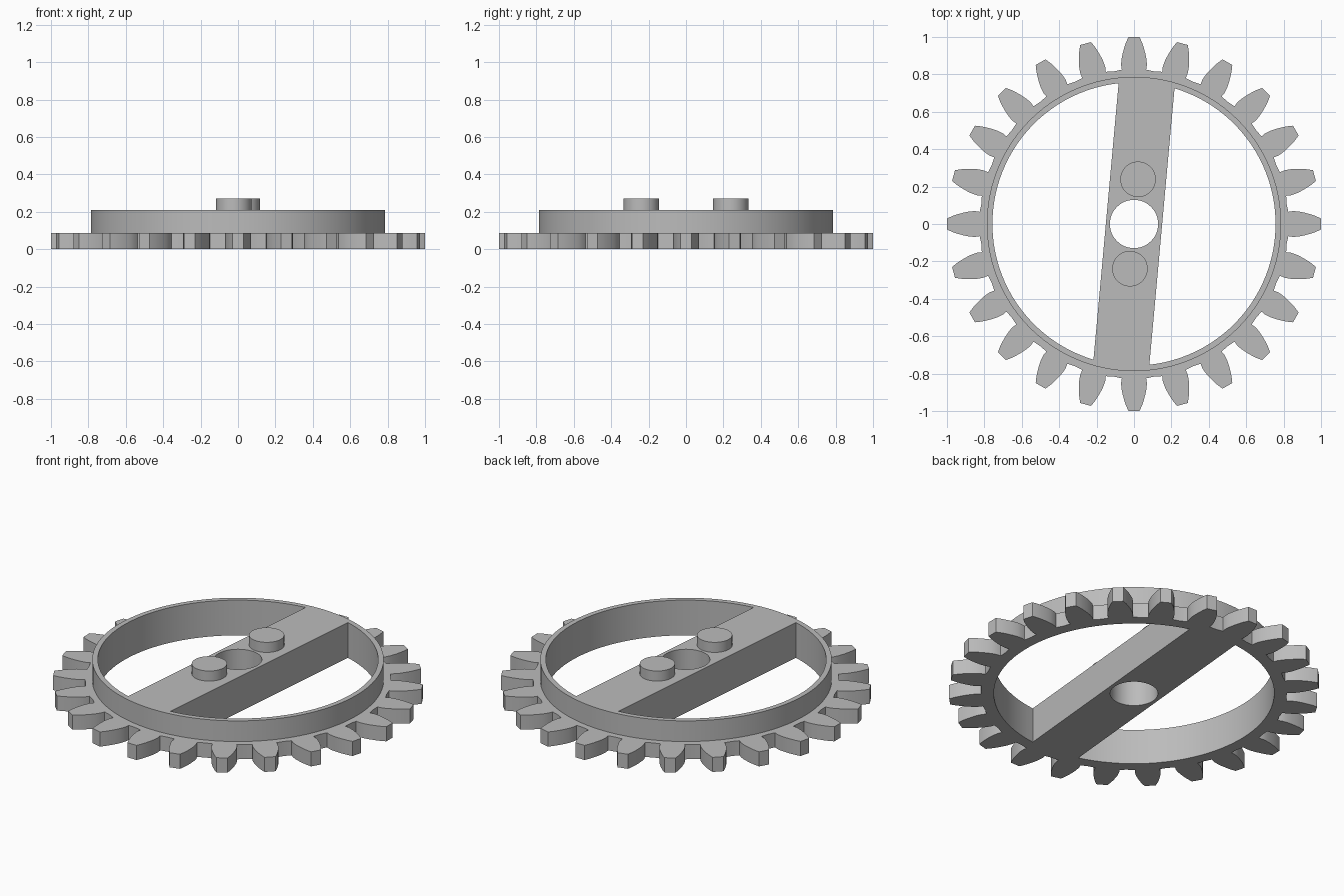
import bpy, bmesh, math
from mathutils import Vector, Matrix

if "Cube" in bpy.data.objects:
    bpy.data.objects.remove(bpy.data.objects["Cube"])

TEETH = 24
GEAR_H, RIM_H, PEG_H = 0.087, 0.21, 0.27
R_OUT, R_IN, R_HOLE, R_PEG = 0.787, 0.757, 0.129, 0.095
BAR_HALF, TILT, PEG_Y = 0.15, math.radians(-5.2), 0.24

grey = bpy.data.materials.new("grey plastic")
grey.diffuse_color = (0.5, 0.5, 0.5, 1)
grey.use_nodes = True
grey.node_tree.nodes["Principled BSDF"].inputs["Base Color"].default_value = grey.diffuse_color


def circle(r, cx=0, cy=0, n=96):
    return [(cx + r * math.cos(2 * math.pi * i / n), cy + r * math.sin(2 * math.pi * i / n))
            for i in range(n)]


def rotated(points, angle):
    m = Matrix.Rotation(angle, 2)
    return [tuple(m @ Vector(p)) for p in points]


def cap(bm, loops, z, up):
    """Flat face bounded by the first loop, with the other loops as holes."""
    edges = []
    for loop in loops:
        vs = [bm.verts.new((x, y, z)) for x, y in loop]
        edges += [bm.edges.new((vs[i - 1], vs[i])) for i in range(len(vs))]
    made = bmesh.ops.triangle_fill(bm, use_beauty=True, edges=edges, normal=(0, 0, 1))
    for f in made["geom"]:
        if isinstance(f, bmesh.types.BMFace):
            f.normal_update()
            if (f.normal.z > 0) != up:
                f.normal_flip()


def wall(bm, loop, z0, z1, outward=True):
    """Upright wall along a counter-clockwise loop."""
    low = [bm.verts.new((x, y, z0)) for x, y in loop]
    high = [bm.verts.new((x, y, z1)) for x, y in loop]
    for i in range(len(loop)):
        quad = (low[i - 1], low[i], high[i], high[i - 1])
        bm.faces.new(quad if outward else quad[::-1])


def finish(bm, name):
    bmesh.ops.remove_doubles(bm, verts=bm.verts, dist=1e-5)
    mesh = bpy.data.meshes.new(name)
    bm.to_mesh(mesh)
    bm.free()
    mesh.materials.append(grey)
    obj = bpy.data.objects.new(name, mesh)
    bpy.context.collection.objects.link(obj)
    bpy.ops.object.select_all(action='DESELECT')
    obj.select_set(True)
    bpy.context.view_layer.objects.active = obj
    bpy.ops.object.shade_smooth_by_angle(angle=math.radians(25))


# Toothed outline: one curved tooth flank, mirrored and repeated around the ring
flank = [(0.825, 0.065), (0.85, 0.069), (0.88, 0.067), (0.91, 0.061),
         (0.94, 0.053), (0.97, 0.043), (0.999, 0.03)]
tooth = [(r, -w) for r, w in flank] + [(r, w) for r, w in reversed(flank)]
outline = []
for i in range(TEETH):
    step = 2 * math.pi / TEETH
    outline += rotated(tooth, i * step)
    outline += rotated([(0.823, 0)], (i + 0.5) * step)

# Openings either side of the crossbar, the centre hole and the peg footprints
a = math.pi / 2 - math.asin(BAR_HALF / R_IN)
arc = [(R_IN * math.cos(a * t / 24), R_IN * math.sin(a * t / 24)) for t in range(-24, 25)]
openings = [rotated(arc, TILT), rotated(arc, TILT + math.pi)]
hole = circle(R_HOLE, n=64)
pegs = [rotated(circle(R_PEG, 0, y, 64), TILT) for y in (PEG_Y, -PEG_Y)]
rim = circle(R_OUT)

# Toothed ring
bm = bmesh.new()
cap(bm, [outline, rim], 0, False)
cap(bm, [outline, rim], GEAR_H, True)
wall(bm, outline, 0, GEAR_H)
finish(bm, "toothed_ring")

# Raised rim with the crossbar
bm = bmesh.new()
cap(bm, [rim, *openings, hole], 0, False)
cap(bm, [rim, *openings, hole, *pegs], RIM_H, True)
wall(bm, rim, GEAR_H, RIM_H)
for loop in (*openings, hole):
    wall(bm, loop, 0, RIM_H, outward=False)
finish(bm, "rim_and_crossbar")

# Two pegs on the crossbar
for name, loop in zip(("back_peg", "front_peg"), pegs):
    bm = bmesh.new()
    wall(bm, loop, RIM_H, PEG_H)
    cap(bm, [loop], PEG_H, True)
    finish(bm, name)
